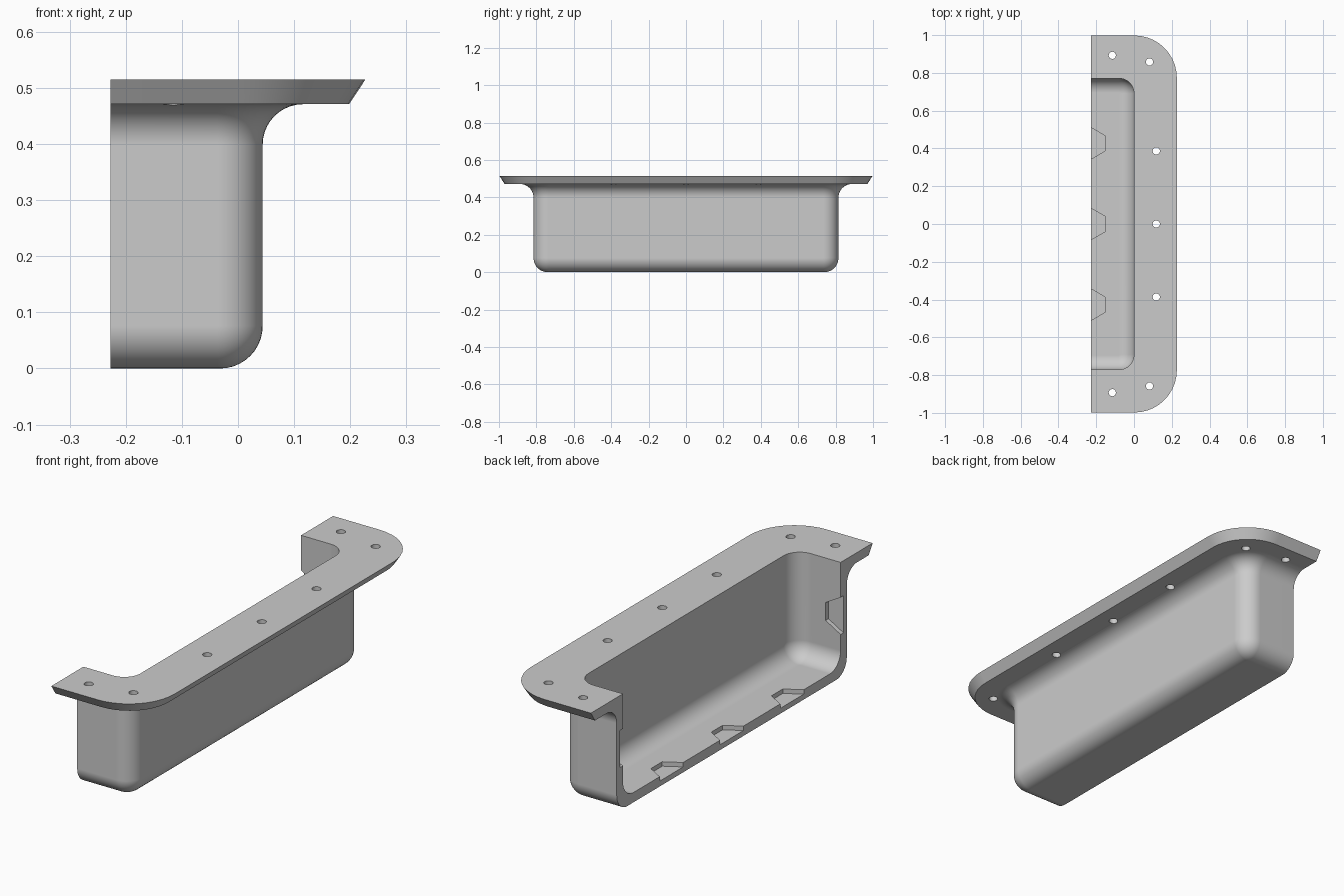
import bpy, bmesh, math

if "Cube" in bpy.data.objects:
    bpy.data.objects.remove(bpy.data.objects["Cube"])

X0 = -0.227            # open cut side
BX, BY, BR = 0.044, 0.815, 0.08   # outer body: x extent, y half extent, corner radius
T, F, TOP = 0.044, 0.076, 0.515   # wall thickness, fillet radius, rim height
SEG = 10

grey = bpy.data.materials.new("light_grey")
grey.diffuse_color = (0.6, 0.6, 0.6, 1)
grey.use_nodes = True
grey.node_tree.nodes["Principled BSDF"].inputs["Base Color"].default_value = grey.diffuse_color


def u_loop(d, z, r):
    """U-shaped outline offset by d, with rounded corners."""
    x, y = BX + d, BY + d
    pts = [(X0, -y, z)]
    for cy, a0 in ((-(y - r), -90), (y - r, 0)):
        for i in range(SEG + 1):
            a = math.radians(a0 + 90 * i / SEG)
            pts.append((x - r + r * math.cos(a), cy + r * math.sin(a), z))
    return pts + [(X0, y, z)]


def arc(cd, cz, r, a0, a1):
    """Profile arc as (offset, height) pairs."""
    out = []
    for i in range(SEG + 1):
        a = math.radians(a0 + (a1 - a0) * i / SEG)
        out.append((cd + r * math.cos(a), cz + r * math.sin(a)))
    return out


# Profile: outer bottom, wall, flange, then down the inner wall to the floor
profile = [(d, z, BR + d) for d, z in arc(-F, F, F, -90, 0)]
profile += [(d, z, BR + d) for d, z in arc(0.072, 0.471 - 0.072, 0.072, 180, 90)]
profile += [(0.154, 0.471, 0.195), (0.183, TOP, 0.225), (-T, TOP, BR)]
profile += [(d, z, BR + d + T) for d, z in arc(-T - F, T + F, F, 0, -90)]

# Tray body
bm = bmesh.new()
loops = [[bm.verts.new(p) for p in u_loop(*row)] for row in profile]
for a, b in zip(loops, loops[1:]):
    for i in range(len(a) - 1):
        bm.faces.new((a[i], a[i + 1], b[i + 1], b[i]))
bm.faces.new(loops[0])
bm.faces.new(loops[-1])
bm.faces.new([l[0] for l in loops] + [l[-1] for l in reversed(loops)])
bmesh.ops.recalc_face_normals(bm, faces=bm.faces)
mesh = bpy.data.meshes.new("half_tray")
bm.to_mesh(mesh)
mesh.materials.append(grey)
tray = bpy.data.objects.new("half_tray", mesh)
bpy.context.collection.objects.link(tray)

# Cutters: screw holes and trapezoid pockets
bm = bmesh.new()


def prism(bottom, top):
    a = [bm.verts.new(p) for p in bottom]
    b = [bm.verts.new(p) for p in top]
    n = len(a)
    bm.faces.new(a)
    bm.faces.new(b)
    for i in range(n):
        bm.faces.new((a[i], a[(i + 1) % n], b[(i + 1) % n], b[i]))


holes = [(0.118, 0)]
for s in (-1, 1):
    holes += [(-0.115, s * 0.893), (0.082, s * 0.858), (0.118, s * 0.387)]
for hx, hy in holes:
    ring = [(hx + 0.019 * math.cos(k * math.pi / 12), hy + 0.019 * math.sin(k * math.pi / 12))
            for k in range(24)]
    prism([(x, y, 0.41) for x, y in ring], [(x, y, 0.55) for x, y in ring])

# Pocket outline: wide at the open side, narrow inwards
wide, depth = 0.083 + 0.02 * 0.58, 0.02
trap = [(X0 - 0.02, -wide), (-0.153, -0.04), (-0.153, 0.04), (X0 - 0.02, wide)]
for c in (-0.427, 0, 0.427):       # floor pockets
    prism([(x, c + w, T - depth) for x, w in trap], [(x, c + w, T + 0.03) for x, w in trap])
for s in (-1, 1):                  # end wall pockets
    y = BY - T
    prism([(x, s * (y - 0.03), 0.275 + w) for x, w in trap],
          [(x, s * (y + depth), 0.275 + w) for x, w in trap])
bmesh.ops.recalc_face_normals(bm, faces=bm.faces)
cm = bpy.data.meshes.new("hole_cutter")
bm.to_mesh(cm)
cm.materials.append(grey)
cutter = bpy.data.objects.new("hole_cutter", cm)
bpy.context.collection.objects.link(cutter)
cutter.hide_render = True

mod = tray.modifiers.new("cut", "BOOLEAN")
mod.operation, mod.solver, mod.object = "DIFFERENCE", "EXACT", cutter
bpy.context.view_layer.objects.active = tray
tray.select_set(True)
bpy.ops.object.modifier_apply(modifier="cut")
bpy.data.objects.remove(cutter)

# Smooth fillets, crisp edges
bpy.ops.object.shade_smooth_by_angle(angle=math.radians(30))
wn = tray.modifiers.new("weighted", "WEIGHTED_NORMAL")
wn.keep_sharp = True
